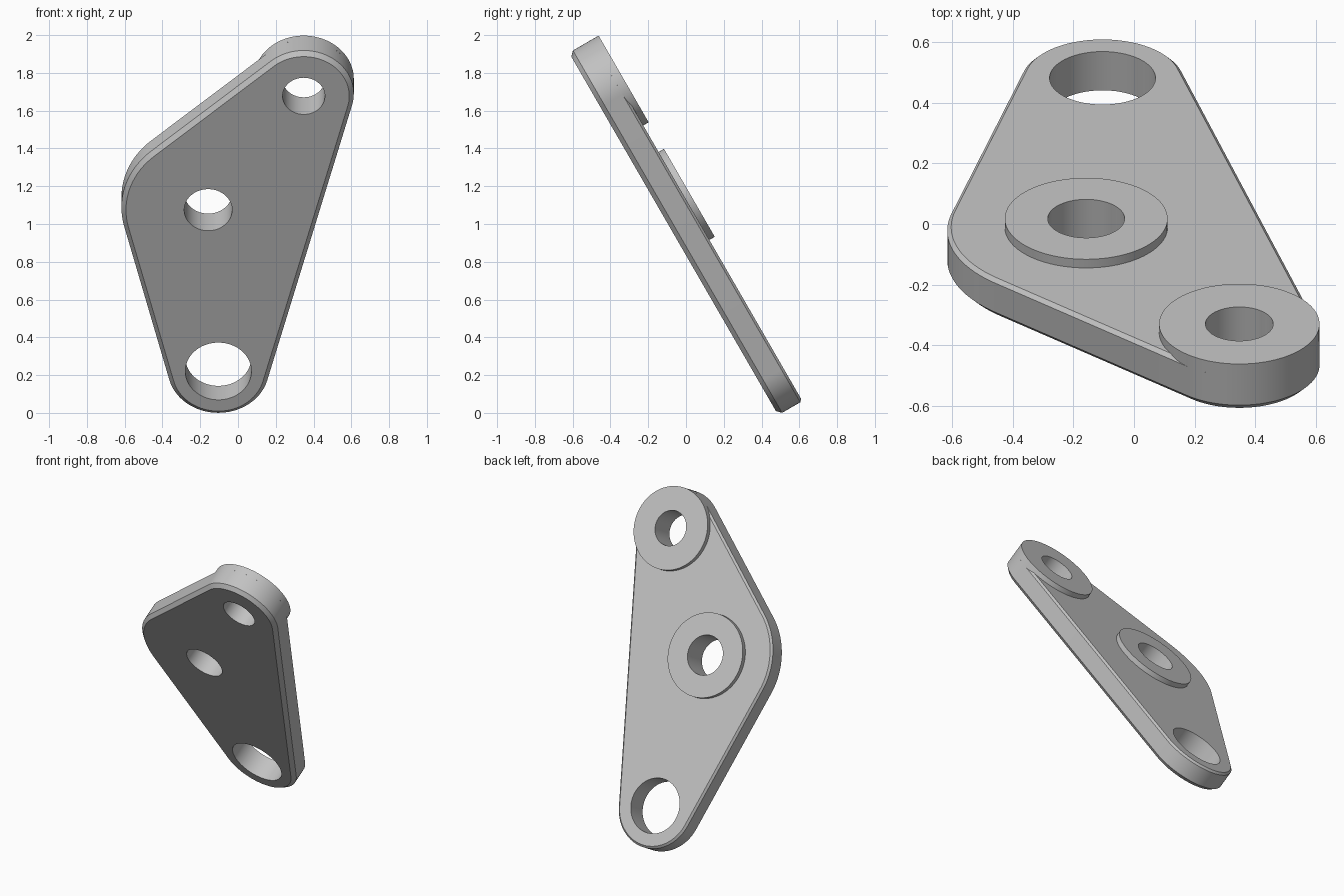
import bpy, bmesh, math
from mathutils import Vector

cube = bpy.data.objects.get("Cube")
if cube:
    bpy.data.objects.remove(cube, do_unlink=True)

grey = bpy.data.materials.new("plain grey")
grey.use_nodes = True
COLOUR = (0.54, 0.54, 0.54, 1)
grey.diffuse_color = COLOUR
grey.node_tree.nodes["Principled BSDF"].inputs["Base Color"].default_value = COLOUR

# Leaning frame: u across, v up the slope, n through the thickness
LEAN = math.radians(30)
FRONT, BACK, BOSS = 0.417, 0.565, 0.598
FRONT_BEVEL, BACK_BEVEL = 0.024, 0.013

# Lobes, anticlockwise: centre u, centre v, outline radius, hole radius
BOTTOM = (-0.104, 0.014, 0.268, 0.175)
TOP = (0.348, 1.696, 0.265, 0.112)
MIDDLE = (-0.158, 1.0, 0.459, 0.127)
LOBES = [BOTTOM, TOP, MIDDLE]


def place(u, v, n):
    c, s = math.cos(LEAN), math.sin(LEAN)
    return Vector((u, c * n - s * v, s * n + c * v))


def arc(u, v, r, start, end, steps):
    angles = [start + (end - start) * i / steps for i in range(steps + 1)]
    return [(u + r * math.cos(a), v + r * math.sin(a)) for a in angles]


def circle(u, v, r):
    return arc(u, v, r, 0, math.tau, 96)[:-1]


def tangent_angle(a, b):
    """Outward direction of the straight edge joining two lobes."""
    d = Vector((b[0] - a[0], b[1] - a[1]))
    return math.atan2(d.y, d.x) - math.acos((a[2] - b[2]) / d.length)


def outline(inset):
    points = []
    for i, lobe in enumerate(LOBES):
        start = tangent_angle(LOBES[i - 1], lobe)
        end = tangent_angle(lobe, LOBES[(i + 1) % 3])
        end = start + (end - start) % math.tau
        points += arc(lobe[0], lobe[1], lobe[2] - inset, start, end, 36)
    return points


def skin(name, rings, caps=True):
    """Join a stack of matching rings, each given as (points, n)."""
    bm = bmesh.new()
    loops = [[bm.verts.new(place(u, v, n)) for u, v in pts] for pts, n in rings]
    for low, high in zip(loops, loops[1:]):
        for i in range(len(low)):
            bm.faces.new((low[i - 1], low[i], high[i], high[i - 1]))
    if caps:
        bm.faces.new(loops[0])
        bm.faces.new(loops[-1])
    else:
        # Orient the open tube by hand: the frame is mirrored
        bmesh.ops.reverse_faces(bm, faces=bm.faces)
    if caps:
        bmesh.ops.recalc_face_normals(bm, faces=bm.faces)
    mesh = bpy.data.meshes.new(name)
    bm.to_mesh(mesh)
    bm.free()
    obj = bpy.data.objects.new(name, mesh)
    bpy.context.collection.objects.link(obj)
    mesh.materials.append(grey)
    return obj


def select_only(obj):
    bpy.ops.object.select_all(action="DESELECT")
    obj.select_set(True)
    bpy.context.view_layer.objects.active = obj


def smooth(obj):
    select_only(obj)
    bpy.ops.object.shade_smooth_by_angle(angle=math.radians(25))


# Plate with bevelled front and back rims
plate = skin("plate", [
    (outline(FRONT_BEVEL), FRONT),
    (outline(0), FRONT + FRONT_BEVEL),
    (outline(0), BACK - BACK_BEVEL),
    (outline(BACK_BEVEL), BACK),
])

# Three round holes through the plate
for u, v, _, hole in LOBES:
    cutter = skin("hole_cutter", [(circle(u, v, hole), n) for n in (0.3, 0.7)])
    cutter.hide_render = True
    cut = plate.modifiers.new("hole", "BOOLEAN")
    cut.operation = "DIFFERENCE"
    cut.solver = "EXACT"
    cut.object = cutter
    select_only(plate)
    bpy.ops.object.modifier_apply(modifier=cut.name)
    bpy.data.objects.remove(cutter, do_unlink=True)
smooth(plate)

# Raised ring bosses on the back
for name, lobe, radius in (("top_boss", TOP, TOP[2]), ("middle_boss", MIDDLE, 0.269)):
    u, v, _, hole = lobe
    boss = skin(name, [
        (circle(u, v, radius), BACK - BACK_BEVEL),
        (circle(u, v, radius), BOSS),
        (circle(u, v, hole), BOSS),
        (circle(u, v, hole), BACK),
    ], caps=False)
    smooth(boss)
